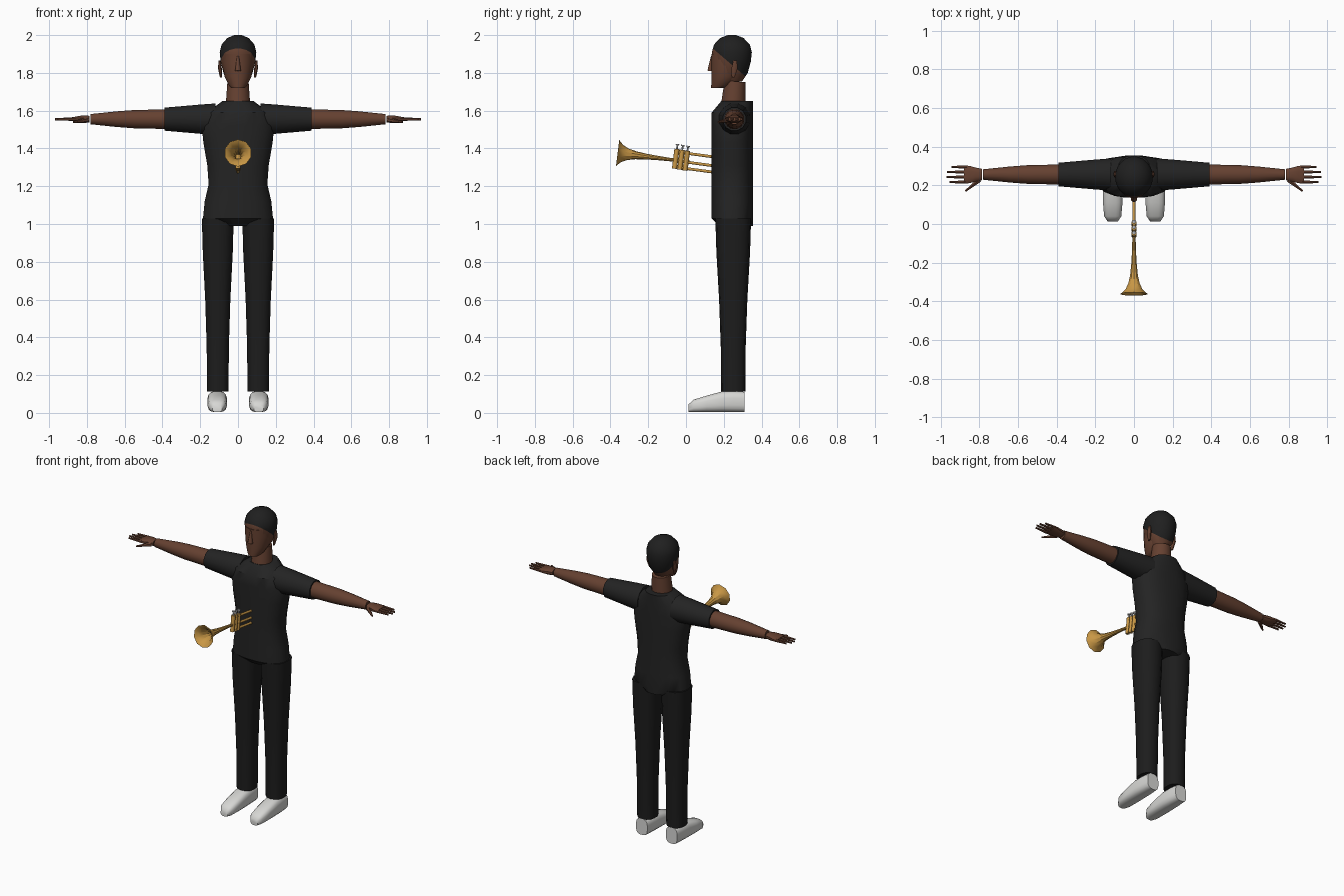
import bpy, bmesh
from math import cos, sin, pi, radians, copysign
from mathutils import Vector, Matrix

default_cube = bpy.data.objects.get("Cube")
if default_cube:
    bpy.data.objects.remove(default_cube, do_unlink=True)


def material(name, red, green, blue):
    mat = bpy.data.materials.new(name)
    mat.use_nodes = True
    mat.diffuse_color = (red, green, blue, 1)
    shader = mat.node_tree.nodes["Principled BSDF"]
    shader.inputs["Base Color"].default_value = (red, green, blue, 1)
    shader.inputs["Roughness"].default_value = .8
    return mat


shirt_black = material("black shirt", .017, .017, .017)
trouser_black = material("black trousers", .012, .012, .012)
hair_black = material("black hair", .014, .014, .014)
skin = material("brown skin", .13, .052, .03)
shoe_white = material("white shoe", .68, .68, .66)
brass = material("brass", .58, .31, .06)
silver = material("silver", .42, .42, .42)

# Where a ring point lands for each loft axis
placement = {
    "x": lambda u, v, along: Vector((along, u, v)),
    "y": lambda u, v, along: Vector((u, along, v)),
    "z": lambda u, v, along: Vector((u, v, along)),
}


def loft(name, mat, rings, axis="z", sides=16, power=2, mirror=1,
         matrix=Matrix(), sharp=40):
    """Skin a closed tube over rings of (along, centre u, centre v, radius u, radius v)."""
    bm = bmesh.new()
    loops = []
    for along, centre_u, centre_v, radius_u, radius_v in rings:
        loop = []
        for i in range(sides):
            angle = 2 * pi * (i + .5) / sides
            c, s = cos(angle), sin(angle)
            u = centre_u + radius_u * copysign(abs(c) ** (2 / power), c)
            v = centre_v + radius_v * copysign(abs(s) ** (2 / power), s)
            point = placement[axis](u, v, along)
            point.x *= mirror
            loop.append(bm.verts.new(matrix @ point))
        loops.append(loop)
    for lower, upper in zip(loops, loops[1:]):
        for i in range(sides):
            bm.faces.new((lower[i - 1], lower[i], upper[i], upper[i - 1]))
    bm.faces.new(loops[0])
    bm.faces.new(loops[-1])
    bmesh.ops.recalc_face_normals(bm, faces=bm.faces)
    mesh = bpy.data.meshes.new(name)
    bm.to_mesh(mesh)
    bm.free()
    mesh.materials.append(mat)
    obj = bpy.data.objects.new(name, mesh)
    bpy.context.collection.objects.link(obj)
    bpy.ops.object.select_all(action="DESELECT")
    obj.select_set(True)
    bpy.context.view_layer.objects.active = obj
    bpy.ops.object.shade_smooth_by_angle(angle=radians(sharp))
    return obj


def aim(start, end):
    direction = Vector(end) - Vector(start)
    turn = direction.to_track_quat("Z", "Y").to_matrix().to_4x4()
    return Matrix.Translation(start) @ turn, direction.length


def tube(name, mat, start, end, start_radius, end_radius, sides=8):
    matrix, length = aim(start, end)
    rings = [(0, 0, 0, start_radius, start_radius),
             (length, 0, 0, end_radius, end_radius)]
    return loft(name, mat, rings, sides=sides, matrix=matrix, sharp=50)


# Shirt body: limited depth, straight back
back = .355
outline = [(.99, .09), (1.03, .187), (1.12, .178), (1.21, .157), (1.31, .164),
           (1.43, .185), (1.52, .194), (1.59, .165), (1.65, .085)]
rings = []
for height, width in outline:
    depth = min(width, .11)
    rings.append((height, 0, back - depth, width, depth))
loft("shirt_body", shirt_black, rings, sides=20, power=2.4)

# Skull, split into hair and skin along a sloping hairline
outline = [(1.755, .05), (1.8, .078), (1.86, .093), (1.91, .098),
           (1.95, .088), (1.985, .057), (2, .02)]
skull = loft("skull", skin, [(height, 0, .243, width, width * 1.09)
                             for height, width in outline], sides=20)
skull.data.materials.append(hair_black)
hairline, hair_side = Vector((0, .135, 1.935)), Vector((0, .65, .76))
bm = bmesh.new()
bm.from_mesh(skull.data)
bmesh.ops.bisect_plane(bm, geom=bm.verts[:] + bm.edges[:] + bm.faces[:],
                       plane_co=hairline, plane_no=hair_side)
for face in bm.faces:
    above = (face.calc_center_median() - hairline).dot(hair_side) > 0
    face.material_index = int(above)
bm.to_mesh(skull.data)
bm.free()

# Face: every ring touches the same front line
face_front = .133
outline = [(1.72, .035), (1.735, .05), (1.78, .072), (1.85, .084), (1.9, .085)]
loft("face", skin, [(height, 0, face_front + width * 1.1, width, width * 1.1)
                    for height, width in outline], sides=20)
tube("nose", skin, (0, .137, 1.89), (0, .129, 1.81), .005, .017)
tube("neck", skin, (0, .25, 1.63), (0, .26, 1.755), .066, .057, sides=16)

for label, side in (("left", 1), ("right", -1)):
    loft(label + "_ear", skin,
         [(1.775, .09, .25, .006, .008), (1.825, .096, .257, .011, .018),
          (1.865, .097, .26, .006, .01)], sides=8, mirror=side)

    # Sleeve and bare arm share one straight axis
    arm_y, arm_z = .256, 1.555
    for part, mat, outline in (
            ("sleeve", shirt_black, [(.12, .086), (.2, .08), (.39, .063)]),
            ("arm", skin, [(.37, .054), (.55, .05), (.64, .043), (.78, .028)])):
        loft(f"{label}_{part}", mat,
             [(along, arm_y, arm_z, radius, radius) for along, radius in outline],
             axis="x", sides=12, mirror=side)

    # Hand
    outline = [(.786, .03, .018), (.82, .037, .021), (.85, .046, .016), (.88, .048, .01)]
    loft(label + "_palm", skin,
         [(along, arm_y, arm_z, width, thickness) for along, width, thickness in outline],
         axis="x", sides=12, power=2.5, mirror=side)
    fingers = {"index": .955, "middle": .97, "ring": .967, "little": .945}
    for i, (finger, tip) in enumerate(fingers.items()):
        finger_y = arm_y + (i - 1.5) * .026
        tube(f"{label}_{finger}_finger", skin, (side * .865, finger_y, arm_z),
             (side * tip, finger_y, arm_z), .0095, .006, sides=6)
    tube(label + "_thumb", skin, (side * .8, .228, 1.55), (side * .872, .17, 1.54),
         .014, .005, sides=6)

    # Trouser leg
    outline = [(.112, .058), (.35, .06), (.6, .068), (.85, .081), (1.03, .086)]
    loft(label + "_trouser_leg", trouser_black,
         [(height, .107, .25, width, width * 1.1) for height, width in outline],
         sides=14, power=2.4, mirror=side)

    # Shoe: the sole stays on the ground
    sole = .004
    outline = [(.31, .042, .054), (.25, .049, .056), (.19, .052, .055),
               (.11, .051, .044), (.04, .045, .033), (.012, .026, .02)]
    loft(label + "_shoe", shoe_white,
         [(along, .11, sole + height, width, height) for along, width, height in outline],
         axis="y", power=3, mirror=side, sharp=50)

# Trumpet bell: a hollow flare that widens toward its rim
matrix, length = aim((0, -.362, 1.376), (0, .02, 1.328))
steps = 8
flare = []
for i in range(steps + 1):
    along = length * (i / steps) ** 2
    flare.append((along, .0029 / (along + .04)))
inside = [(along, radius - .003) for along, radius in reversed(flare[:6])]
loft("trumpet_bell", brass, [(along, 0, 0, radius, radius)
                             for along, radius in inside + flare],
     sides=10, matrix=matrix, sharp=30)

# Valves stand square to the bell
up = Vector((0, .125, .992))
for i, label in enumerate(("front", "middle", "rear")):
    base = Vector((0, -.061 + .028 * i, 1.293 - .005 * i))
    top = base + up * .105
    button = top + up * .02
    tube(label + "_valve", brass, base, top, .0135, .0135, sides=10)
    tube(label + "_valve_stem", silver, top, button, .005, .005)
    tube(label + "_valve_button", silver, button, button + up * .007, .01, .01)

# Pipes run back to the chest
for label, height in (("upper", 1.383), ("middle", 1.336), ("lower", 1.302)):
    tube(label + "_pipe", brass, (0, -.06, height), (0, .17, height - .031), .008, .008)
